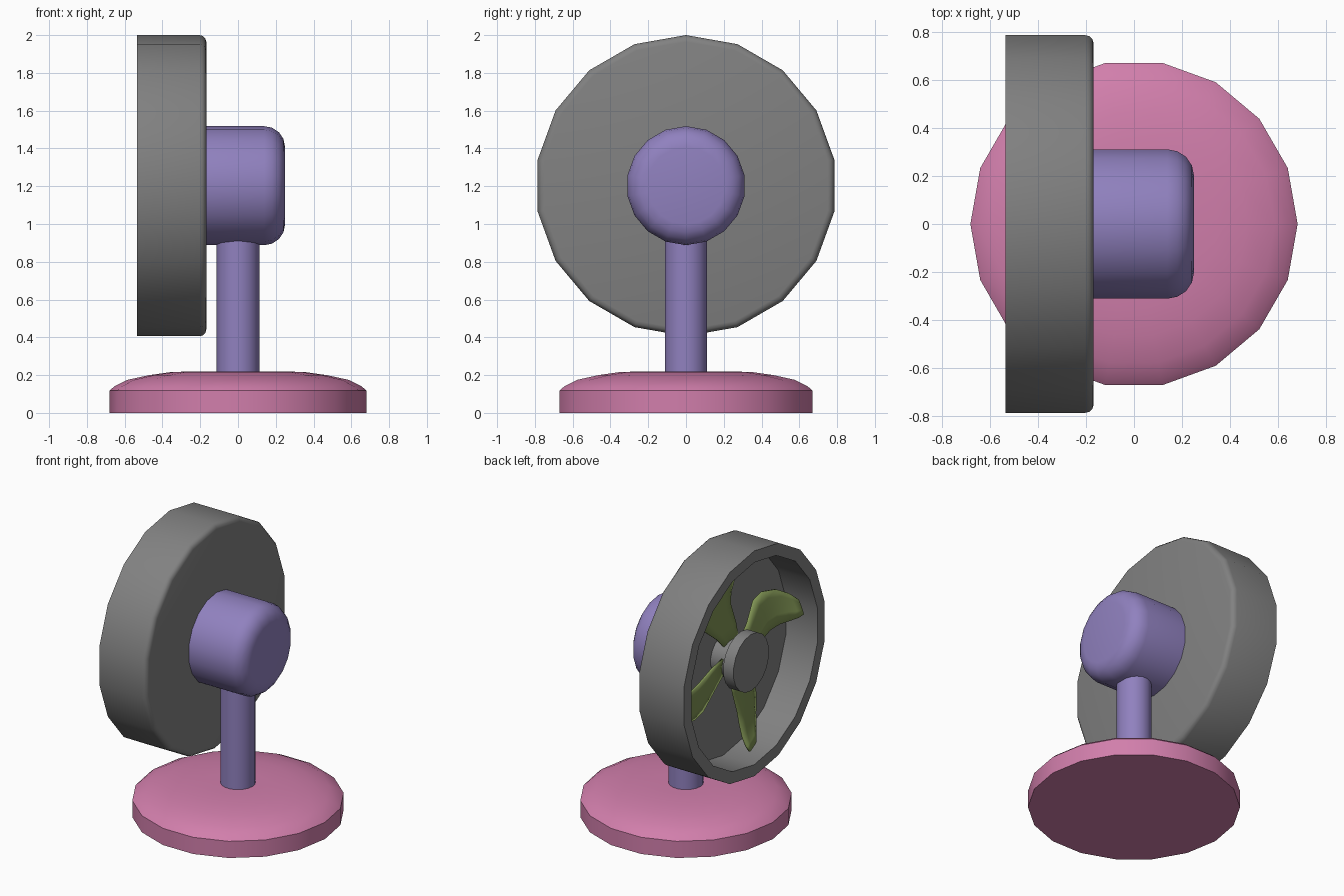
import bpy, bmesh, math

if "Cube" in bpy.data.objects:
    bpy.data.objects.remove(bpy.data.objects["Cube"])

AXLE_Z = 1.203
SIDES = 18


def material(name, rgb):
    m = bpy.data.materials.new(name)
    m.diffuse_color = (*rgb, 1)
    m.use_nodes = True
    m.node_tree.nodes["Principled BSDF"].inputs["Base Color"].default_value = m.diffuse_color
    return m


def finish(bm, name, mat):
    bmesh.ops.recalc_face_normals(bm, faces=bm.faces)
    me = bpy.data.meshes.new(name)
    bm.to_mesh(me)
    bm.free()
    ob = bpy.data.objects.new(name, me)
    bpy.context.collection.objects.link(ob)
    me.materials.append(mat)
    bpy.ops.object.select_all(action='DESELECT')
    ob.select_set(True)
    bpy.context.view_layer.objects.active = ob
    bpy.ops.object.shade_smooth_by_angle(angle=math.radians(32))
    return ob


def lathe(name, profile, axis, mat):
    """Spin (radius, height) points about z, or about the fan axle along x."""
    bm = bmesh.new()
    rings = []
    for r, h in profile:
        ring = []
        for i in range(SIDES):
            a = math.tau * i / SIDES
            c, s = r * math.cos(a), r * math.sin(a)
            ring.append(bm.verts.new((c, s, h) if axis == 'Z' else (h, s, AXLE_Z + c)))
        rings.append(ring)
    for lo, hi in zip(rings, rings[1:]):
        for i in range(SIDES):
            j = (i + 1) % SIDES
            bm.faces.new((lo[i], lo[j], hi[j], hi[i]))
    bm.faces.new(rings[0])
    bm.faces.new(rings[-1])
    return finish(bm, name, mat)


def round_edge(r, h, size, steps=4):
    """Profile points rounding the outer edge of an end at height h."""
    return [(r - size + size * math.cos(t), h - size + size * math.sin(t))
            for t in (math.pi / 2 * k / steps for k in range(steps + 1))]


pink = material("pink", (0.64, 0.21, 0.41))
purple = material("purple", (0.28, 0.22, 0.52))
green = material("green", (0.22, 0.30, 0.09))
grey = material("grey", (0.22, 0.22, 0.22))

# Stand: domed base and post
lathe("base", [(0.68, 0), (0.68, 0.118), (0.655, 0.14), (0.585, 0.175),
               (0.47, 0.2), (0.35, 0.217), (0.17, 0.22)], 'Z', pink)
lathe("post", [(0.113, 0.2), (0.113, 1.0)], 'Z', purple)

# Motor with a rounded rear end
lathe("motor", [(0.315, -0.18)] + round_edge(0.315, 0.249, 0.11), 'X', purple)

# Drum housing: rounded closed back, open recessed front
lathe("housing", [(0.715, -0.29), (0.715, -0.535), (0.797, -0.535)]
      + round_edge(0.797, -0.168, 0.035, 3), 'X', grey)

# Hub: shaft and front cap
lathe("shaft", [(0.14, -0.285), (0.14, -0.44)], 'X', grey)
lathe("hub_cap", [(0.2, -0.43), (0.2, -0.51)], 'X', grey)

# Blade rows: radius, trailing angle and x, leading angle and x
rows = [(0.10, -30, -0.38, 40, -0.36), (0.25, -3, -0.377, 42, -0.35),
        (0.40, 6, -0.375, 45, -0.33), (0.49, 6, -0.385, 39, -0.328),
        (0.58, 5, -0.41, 29, -0.345), (0.64, 5, -0.435, 21, -0.385),
        (0.675, 6, -0.45, 15, -0.425)]
COLS = 5
for n in range(4):
    bm = bmesh.new()
    grid = []
    for r, a0, x0, a1, x1 in rows:
        line = []
        for k in range(COLS):
            t = k / (COLS - 1)
            a = math.radians(a0 + (a1 - a0) * t + 90 * n)
            line.append(bm.verts.new((x0 + (x1 - x0) * t, -r * math.cos(a),
                                      AXLE_Z + r * math.sin(a))))
        grid.append(line)
    for p, q in zip(grid, grid[1:]):
        for k in range(COLS - 1):
            bm.faces.new((p[k], p[k + 1], q[k + 1], q[k]))
    blade = finish(bm, f"blade_{n + 1}", green)
    solid = blade.modifiers.new("thickness", 'SOLIDIFY')
    solid.thickness = 0.014
    solid.offset = 0
